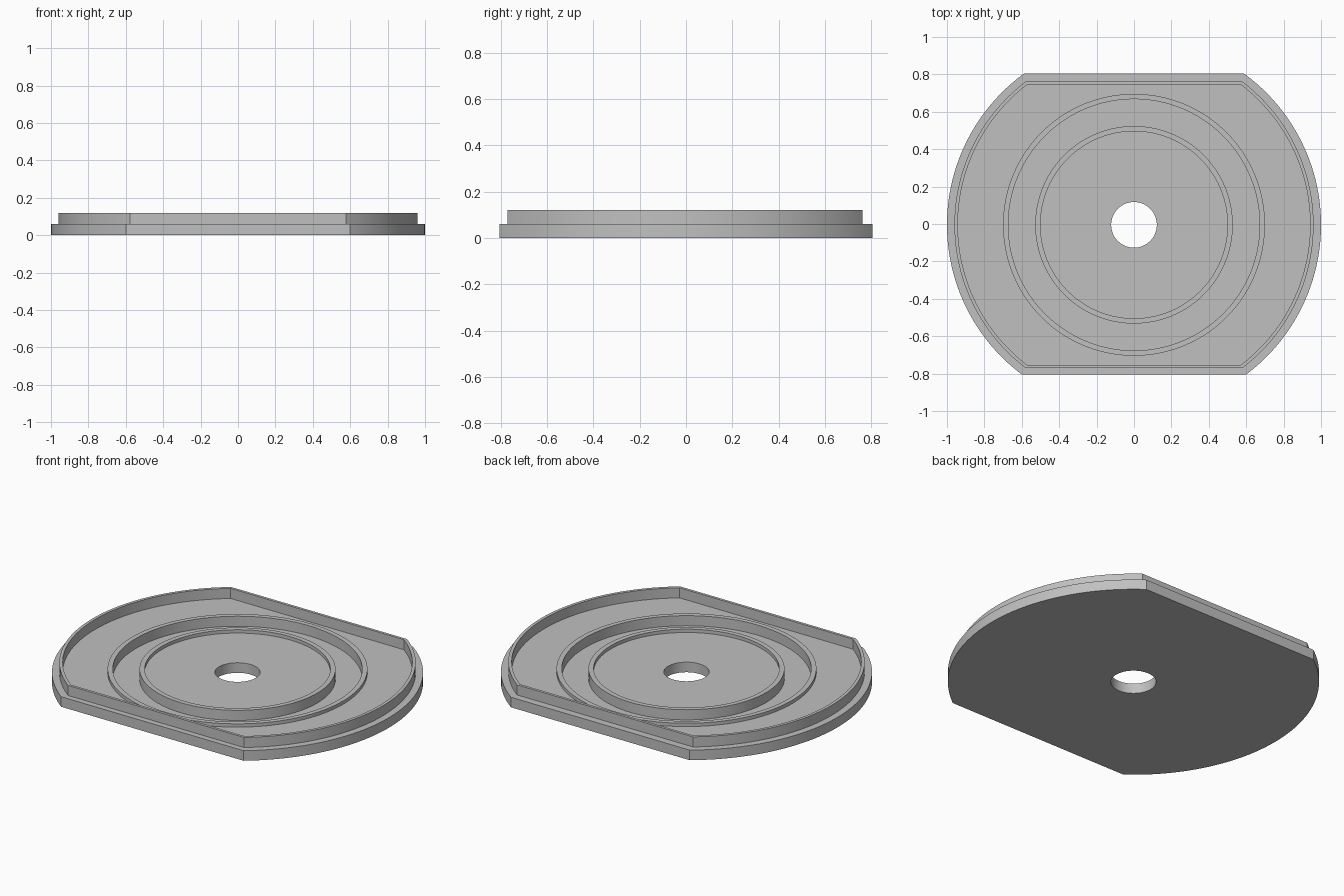
import bpy, bmesh
from math import asin, sin, cos, pi, radians

cube = bpy.data.objects.get("Cube")
if cube:
    bpy.data.objects.remove(cube, do_unlink=True)

ARC, FLAT = 76, 52       # segments per round side and per straight side
CENTRE_Y = -0.0045       # the back flat sits slightly further out than the front

grey = bpy.data.materials.new("plain_grey")
grey.use_nodes = True
colour = (0.53, 0.53, 0.53, 1)
grey.diffuse_color = colour
grey.node_tree.nodes["Principled BSDF"].inputs["Base Color"].default_value = colour


def outline(r, front=None, back=None):
    """Circle of radius r, optionally cut straight at y = -front and y = back."""
    lo = asin((front or 0.8 * r) / r)
    hi = asin((back or 0.8 * r) / r)
    spans = [(-lo, hi, ARC, None), (hi, pi - hi, FLAT, back),
             (pi - hi, pi + lo, ARC, None), (pi + lo, 2 * pi - lo, FLAT, front)]
    pts = []
    for a, b, n, cut in spans:
        for i in range(n):
            t = i / n
            if cut:
                x = r * (cos(a) * (1 - t) + cos(b) * t)
                y = r * sin(a)
            else:
                ang = a + (b - a) * t
                x, y = r * cos(ang), r * sin(ang)
            pts.append((x, y + CENTRE_Y))
    return pts


def ring_solid(name, profile):
    """Closed ring through a list of (outline, height) loops."""
    bm = bmesh.new()
    loops = [[bm.verts.new((x, y, z)) for x, y in pts] for pts, z in profile]
    for k, a in enumerate(loops):
        b = loops[(k + 1) % len(loops)]
        for i in range(len(a)):
            j = (i + 1) % len(a)
            bm.faces.new((a[i], a[j], b[j], b[i]))
    bmesh.ops.recalc_face_normals(bm, faces=bm.faces)
    mesh = bpy.data.meshes.new(name)
    bm.to_mesh(mesh)
    bm.free()
    mesh.materials.append(grey)
    obj = bpy.data.objects.new(name, mesh)
    bpy.context.collection.objects.link(obj)
    bpy.ops.object.select_all(action='DESELECT')
    obj.select_set(True)
    bpy.context.view_layer.objects.active = obj
    bpy.ops.object.shade_smooth_by_angle(angle=radians(20))
    return obj


def tube(name, inner, outer, z0, z1):
    ring_solid(name, [(inner, z0), (outer, z0), (outer, z1), (inner, z1)])


FLOOR, GROOVE, LIP, TOP = 0.06, 0.02, 0.08, 0.12

# Base plate with centre hole and circular groove
hole, edge = outline(0.122), outline(1.0, 0.8, 0.809)
groove_in, groove_out = outline(0.50), outline(0.70)
ring_solid("base_plate", [
    (hole, 0), (edge, 0), (edge, FLOOR),
    (groove_out, FLOOR), (groove_out, GROOVE),
    (groove_in, GROOVE), (groove_in, FLOOR), (hole, FLOOR)])

# Raised lips along both sides of the groove
tube("inner_groove_lip", groove_in, outline(0.528), GROOVE, LIP)
tube("outer_groove_lip", outline(0.672), groove_out, GROOVE, LIP)

# Thin upright wall following the plate edge
tube("rim_wall", outline(0.942, 0.75, 0.75), outline(0.96, 0.766, 0.766), FLOOR, TOP)
